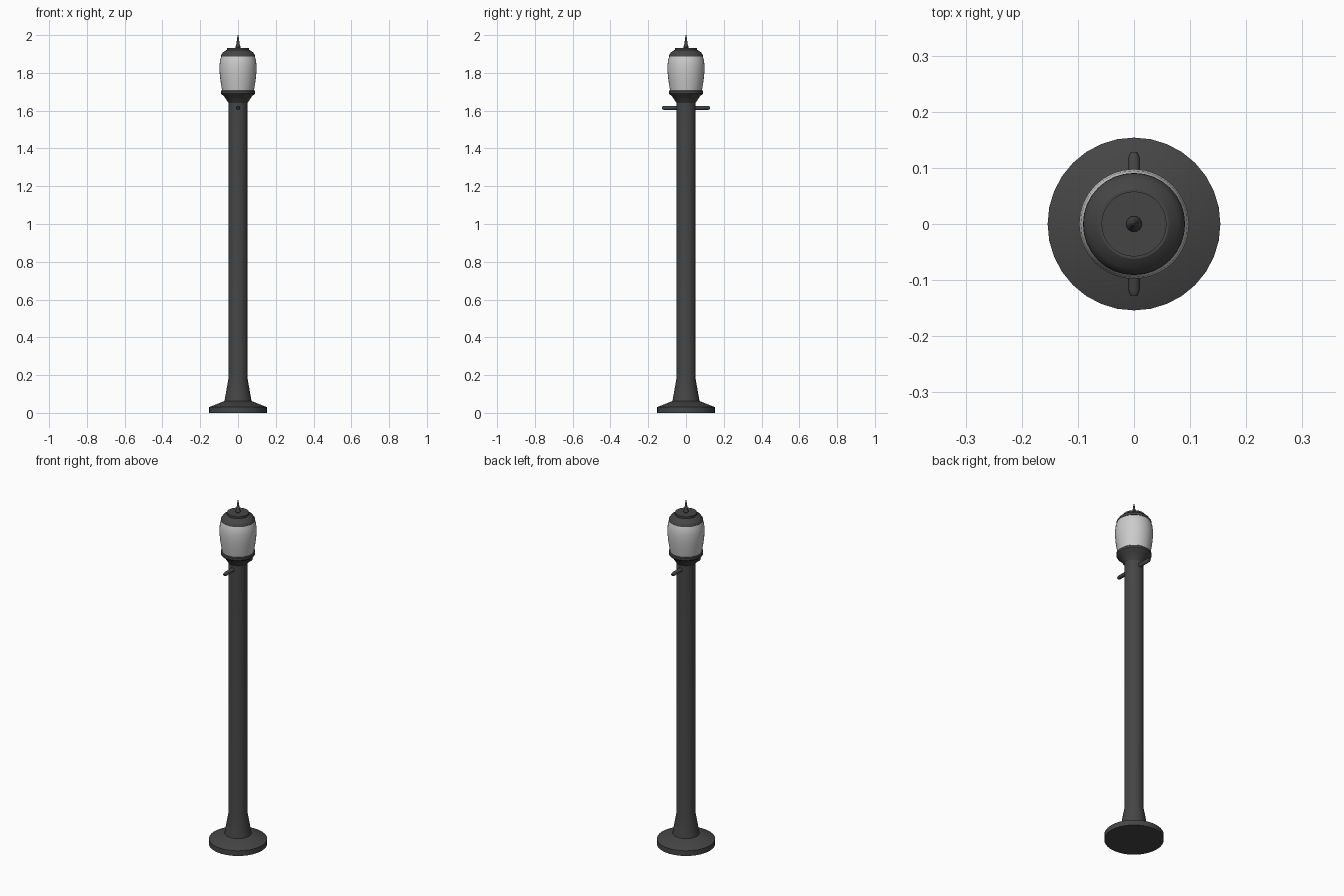
import bpy, bmesh, math
from mathutils import Matrix

if "Cube" in bpy.data.objects:
    bpy.data.objects.remove(bpy.data.objects["Cube"])

SIDES = 32


def material(name, value):
    m = bpy.data.materials.new(name)
    m.diffuse_color = (value, value, value, 1)
    m.use_nodes = True
    m.node_tree.nodes["Principled BSDF"].inputs["Base Color"].default_value = m.diffuse_color
    return m


dark = material("dark_metal", 0.06)
light = material("frosted_glass", 0.6)


def lathe(name, profile, mat, sides=SIDES, transform=None):
    """Spin (radius, height) points round z, with closed ends."""
    bm = bmesh.new()
    rings = []
    for r, z in profile:
        rings.append([bm.verts.new((r * math.cos(2 * math.pi * i / sides),
                                    r * math.sin(2 * math.pi * i / sides), z))
                      for i in range(sides)])
    for a, b in zip(rings, rings[1:]):
        for i in range(sides):
            j = (i + 1) % sides
            bm.faces.new((a[i], a[j], b[j], b[i]))
    bm.faces.new(rings[0][::-1])
    bm.faces.new(rings[-1])
    if transform:
        bm.transform(transform)
    mesh = bpy.data.meshes.new(name)
    bm.to_mesh(mesh)
    bm.free()
    mesh.materials.append(mat)
    ob = bpy.data.objects.new(name, mesh)
    bpy.context.collection.objects.link(ob)
    bpy.ops.object.select_all(action='DESELECT')
    ob.select_set(True)
    bpy.context.view_layer.objects.active = ob
    bpy.ops.object.shade_smooth_by_angle(angle=math.radians(30))
    return ob


# Foot plate, flared foot and post
lathe("base", [(0.154, 0), (0.154, 0.03), (0.072, 0.063)], dark)
lathe("post", [(0.072, 0.06), (0.05, 0.185), (0.05, 1.645)], dark)

# Lamp holder under the globe
lathe("lamp_collar", [(0.05, 1.64), (0.077, 1.68), (0.086, 1.685),
                      (0.091, 1.692), (0.091, 1.704), (0.086, 1.708)], dark)

# Glass globe
lathe("globe", [(0.084, 1.705), (0.090, 1.74), (0.095, 1.775), (0.098, 1.81),
                (0.098, 1.84), (0.095, 1.867), (0.088, 1.888)], light)

# Cap with raised disc
lathe("cap", [(0.091, 1.886), (0.090, 1.893), (0.080, 1.908), (0.062, 1.920)], dark)
lathe("cap_disc", [(0.058, 1.918), (0.058, 1.931)], dark)

# Spike on top
lathe("finial", [(0.010, 1.929), (0.014, 1.936), (0.012, 1.943), (0.008, 1.955),
                 (0.006, 1.975), (0.002, 2.0)], dark, 16)

# Ladder bar through the post, along y
lathe("ladder_bar", [(0.006, -0.128), (0.011, -0.117), (0.011, 0.117), (0.006, 0.128)],
      dark, 12, Matrix.Translation((0, 0, 1.615)) @ Matrix.Rotation(math.pi / 2, 4, 'X'))
